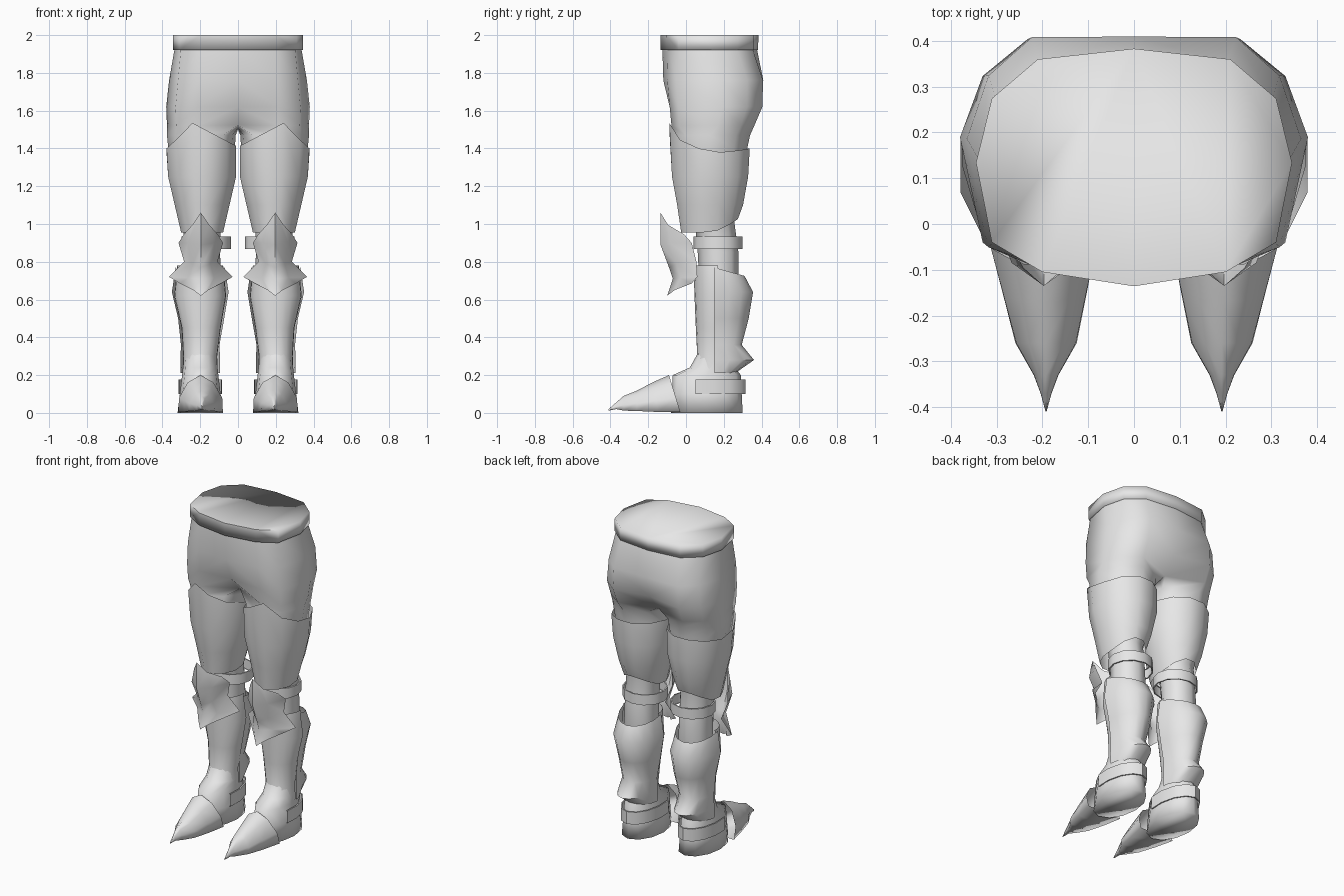
import bpy
from math import sin, cos, radians

if "Cube" in bpy.data.objects:
    bpy.data.objects.remove(bpy.data.objects["Cube"])

steel = bpy.data.materials.new("light_grey")
steel.diffuse_color = (0.8, 0.8, 0.8, 1)
steel.use_nodes = True
steel.node_tree.nodes["Principled BSDF"].inputs["Base Color"].default_value = steel.diffuse_color


def make(name, verts, faces, angle=40, recalc=True):
    """One mesh on the +x side, mirrored to the other side."""
    me = bpy.data.meshes.new(name)
    me.from_pydata(verts, [], faces)
    ob = bpy.data.objects.new(name, me)
    bpy.context.collection.objects.link(ob)
    me.materials.append(steel)
    bpy.ops.object.select_all(action='DESELECT')
    ob.select_set(True)
    bpy.context.view_layer.objects.active = ob
    bpy.ops.object.mode_set(mode='EDIT')
    bpy.ops.mesh.select_all(action='SELECT')
    bpy.ops.mesh.remove_doubles(threshold=0.0005)
    if recalc:
        bpy.ops.mesh.normals_make_consistent(inside=False)
    bpy.ops.object.mode_set(mode='OBJECT')
    bpy.ops.object.shade_smooth_by_angle(angle=radians(angle))
    m = ob.modifiers.new("mirror", 'MIRROR')
    m.merge_threshold = 0.0005
    return ob


def bridge(rows, closed=True):
    """Quads between equal rows of points, rows listed from top to bottom."""
    n = len(rows[0])
    verts = [p for r in rows for p in r]
    faces = []
    for i in range(len(rows) - 1):
        for j in range(n if closed else n - 1):
            k = (j + 1) % n
            faces.append((i*n + j, (i+1)*n + j, (i+1)*n + k, i*n + k))
    return verts, faces


def arc(z, cx, cy, rx, ry, angles, dz=None):
    return [(cx + rx*cos(radians(a)), cy + ry*sin(radians(a)),
             z + (dz(a) if dz else 0)) for a in angles]


def spread(a0, a1, n):
    return [a0 + (a1 - a0)*i/n for i in range(n + 1)]


def strap(name, z0, z1, cx, cy, rx, ry, angles, closed):
    """Flat band with square edges."""
    t = .008
    rows = [arc(z, cx, cy, rx - d, ry - d, angles)
            for z, d in ((z1, t), (z1, 0), (z0, 0), (z0, t))]
    make(name, *bridge(rows, closed))


FULL = spread(-90, 240, 11)

# Half outlines from front centre round the side to back centre
WAIST = [(0, -1), (.58, -.88), (.9, -.63), (1, .04), (.9, .58), (.61, .91), (0, 1)]
HIP = [(0, -1), (.56, -.92), (.87, -.74), (1, .15), (.87, .67), (.61, .985), (0, .99)]


def hip_row(z, rx, yf, yb, shape=HIP):
    cy, ry = (yf + yb)/2, (yb - yf)/2
    return [(rx*u, cy + ry*v, z) for u, v in shape]


hips = [hip_row(1.925, .336, -.125, .376, WAIST), hip_row(1.76, .365, -.12, .412),
        hip_row(1.62, .38, -.107, .408), hip_row(1.52, .376, -.095, .365)]
hips[2][0], hips[2][6] = (0, -.07, 1.62), (0, .365, 1.62)
hips[3][0], hips[3][6] = (0, .02, 1.525), (0, .28, 1.515)
verts, faces = bridge(hips, closed=False)

# Legs continue from the last hip row and three points under the crotch
LEG = [-130, -90, -40, 0, 40, 85, 130, 155, 180, 205]
top = hips[3] + [(0, .23, 1.505), (0, .16, 1.50), (0, .09, 1.51)]
legs = [top] + [arc(*r, LEG) for r in (
    (1.47, .194, .13, .182, .21), (1.40, .193, .125, .176, .20), (1.2, .19, .135, .15, .165),
    (1.02, .19, .15, .10, .105), (.85, .19, .17, .095, .108),
    (.70, .19, .175, .10, .105), (.45, .195, .16, .08, .09))]
lv, lf = bridge(legs)
base = len(verts)
make("trousers", verts + lv, faces + [tuple(i + base for i in f) for f in lf], angle=70)

# Waist band with a softly shaded flat top
band = [hip_row(2.0, .345, -.136, .383, WAIST), hip_row(1.92, .345, -.134, .382, WAIST),
        hip_row(1.92, .33, -.12, .37, WAIST)]
v, f = bridge(band, False)
make("waist_band", v, f + [tuple(range(7))], angle=91, recalc=False)

# Thigh guard with a pointed front edge
THIGH = [-76] + spread(-45, 255, 10)
PEAK = {-76: .135, -45: .045, -15: .0, 15: -.02, 45: -.01, 75: 0, 105: 0,
        195: .015, 225: .04, 255: .085}
make("thigh_guard", *bridge([
    arc(1.40, .195, .125, .190, .22, THIGH, lambda a: PEAK.get(round(a), 0)),
    arc(1.25, .19, .128, .186, .208, THIGH),
    arc(1.10, .19, .128, .150, .18, THIGH),
    arc(.955, .19, .125, .115, .155, THIGH,
        lambda a: .075*max(0, sin(radians(a)))**1.5)]), angle=60)

# Knee guard: ridge, middle and edge points (dx, y, z) for each level
KNEE = [[(0, -.135, 1.06), (.045, -.095, .995), (.09, -.01, .945)],
        [(0, -.135, .89), (.07, -.085, .90), (.118, .03, .90)],
        [(0, -.09, .77), (.05, -.05, .79), (.088, .055, .80)],
        [(0, -.07, .71), (.07, -.03, .715), (.168, .06, .72)],
        [(0, -.10, .62), (.04, -.06, .65), (.11, .03, .685)]]
rows = [[(.197 - d, y, z) for d, y, z in reversed(r)]
        + [(.197 + d, y, z) for d, y, z in r[1:]] for r in KNEE]
make("knee_guard", *bridge(rows, False), angle=75, recalc=False)

strap("knee_strap", .868, .933, .168, .17, .132, .13, FULL, True)

# Shin plate, front half
make("shin_plate", *bridge([arc(*r, spread(-185, 5, 10)) for r in (
    (.78, .2, .16, .122, .12), (.62, .2, .16, .138, .115), (.45, .195, .16, .104, .108),
    (.30, .2, .15, .090, .09), (.21, .2, .15, .094, .125))], False), angle=60, recalc=False)

# Calf plate, back half, with a spur above the heel
BACK = spread(0, 180, 8)
make("calf_plate", *bridge([
    arc(.77, .2, .15, .130, .16, BACK, lambda a: -.045*max(0, sin(radians(a)))),
    arc(.64, .2, .15, .150, .205, BACK), arc(.50, .195, .15, .122, .182, BACK),
    arc(.36, .2, .15, .102, .145, BACK), arc(.28, .2, .15, .105, .21, BACK),
    arc(.21, .2, .15, .104, .11, BACK)], False), angle=60, recalc=False)

# Boot
v, f = bridge([arc(*r, FULL) for r in (
    (.32, .2, .155, .085, .09), (.24, .2, .14, .092, .12), (.20, .2, .11, .096, .18),
    (.10, .2, .11, .108, .185), (0, .2, .11, .12, .19))])
make("boot", v, f + [tuple(range(48, 60))], angle=100)

strap("ankle_strap", .10, .178, .2, .11, .116, .205, spread(-17, 197, 8), False)

# Pointed toe cap: sections along the foot (y, half width, base, top, apex shift)
SHAPE = [(-1, 0), (-.97, .38), (-.58, .80), (0, 1), (.58, .80), (.97, .38), (1, 0)]
toe = [[(.192 + k + w*u, y - s*t, b + (h - b)*t) for u, t in SHAPE]
       for y, w, b, h, s, k in (
    (-.03, .118, .005, .20, .06, .006), (-.15, .092, .005, .165, .02, .003),
    (-.26, .067, .01, .118, 0, 0), (-.33, .027, .012, .09, 0, 0),
    (-.37, .012, .02, .055, 0, 0), (-.41, .001, .012, .02, 0, 0))]
make("toe_cap", *bridge(toe), angle=100)
